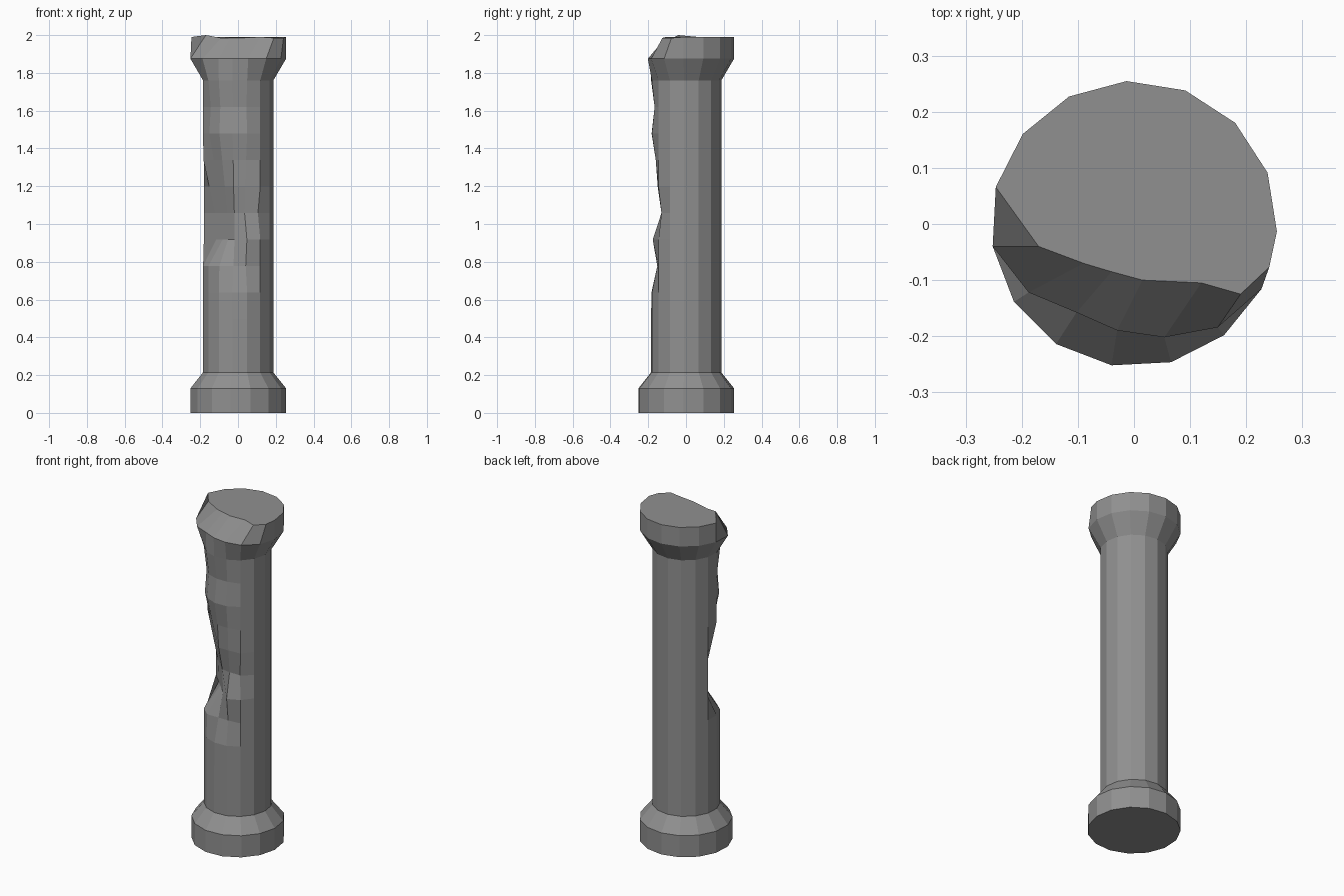
import bpy, bmesh, math

if "Cube" in bpy.data.objects:
    bpy.data.objects.remove(bpy.data.objects["Cube"])

SIDES = 15
R_SHAFT, R_CAP = 0.187, 0.255
START = math.radians(-3)

stone = bpy.data.materials.new("grey stone")
stone.diffuse_color = (0.28, 0.28, 0.28, 1)
stone.use_nodes = True
stone.node_tree.nodes["Principled BSDF"].inputs["Base Color"].default_value = stone.diffuse_color


def angle(k):
    return START - k * 2 * math.pi / SIDES


def cut_radius(a, r, cuts):
    """Radius at angle a after slicing a circle by planes (direction, distance)."""
    for direction, dist in cuts:
        c = math.cos(a - math.radians(direction))
        if c > 0.2:
            r = min(r, dist / c)
    return r


def ring(bm, z, r, cuts=(), radii=None, points=None):
    verts = []
    for k in range(SIDES):
        a = angle(k)
        rr = cut_radius(a, r, cuts)
        if radii and k in radii:
            rr = radii[k]
        p = (rr * math.cos(a), rr * math.sin(a), z)
        if points and k in points:
            p = points[k]
        verts.append(bm.verts.new(p))
    return verts


bm = bmesh.new()

# base block and its sloped shoulder
rings = [ring(bm, 0.0, R_CAP), ring(bm, 0.13, R_CAP)]

# shaft: eleven equal courses, worn by front and front-left cuts
front = [.19, .19, .19, .183, .152, .176, .13, .15, .16, .182, .166, .187]
front_left = [.19, .19, .19, .187, .183, .095, .10, .125, .15, .177, .168, .187]
for i, (f, fl) in enumerate(zip(front, front_left)):
    z = 0.215 + i * (1.76 - 0.215) / 11
    rings.append(ring(bm, z, R_SHAFT, cuts=[(-90, f), (-135, fl)]))

# capital with its front broken away
rings.append(ring(bm, 1.875, R_CAP,
                  radii={2: .237, 3: .209, 4: .192, 5: .188, 6: .224}))
rings.append(ring(bm, 1.99, R_CAP, points={
    1: (.241, -.077, 1.985), 2: (.19, -.125, 1.985), 3: (.12, -.105, 1.99),
    4: (.015, -.10, 1.985), 5: (-.04, -.085, 1.985), 6: (-.09, -.07, 1.985),
    7: (-.17, -.04, 2.0)}))

# skin the rings and close the ends
for lo, hi in zip(rings, rings[1:]):
    for k in range(SIDES):
        n = (k + 1) % SIDES
        bm.faces.new((lo[k], hi[k], hi[n], lo[n]))
bm.faces.new(rings[0])
bm.faces.new(rings[-1])
bmesh.ops.recalc_face_normals(bm, faces=bm.faces[:])

mesh = bpy.data.meshes.new("broken_column")
bm.to_mesh(mesh)
bm.free()
mesh.materials.append(stone)
obj = bpy.data.objects.new("broken_column", mesh)
bpy.context.collection.objects.link(obj)
